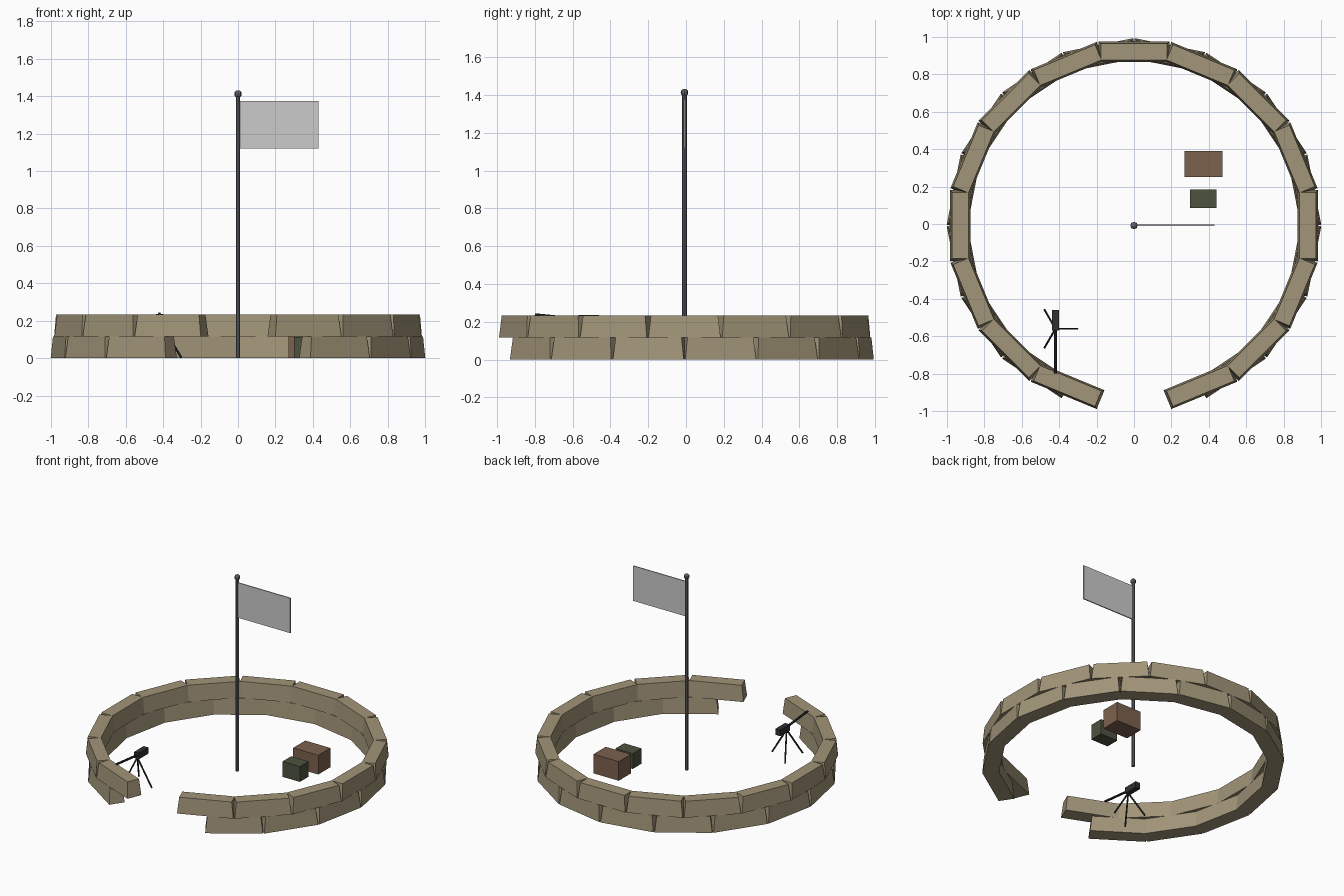
import bpy, math
from mathutils import Vector, Matrix

if "Cube" in bpy.data.objects:
    bpy.data.objects.remove(bpy.data.objects["Cube"])

CY = -0.008  # ring and pole centre in y


def material(name, rgb):
    m = bpy.data.materials.new(name)
    m.diffuse_color = (*rgb, 1)
    m.use_nodes = True
    m.node_tree.nodes["Principled BSDF"].inputs["Base Color"].default_value = m.diffuse_color
    return m


SAND = material("sand", (0.36, 0.30, 0.19))
STEEL = material("steel", (0.13, 0.13, 0.145))
BLACK = material("gunmetal", (0.03, 0.03, 0.035))
BROWN = material("crate_brown", (0.20, 0.12, 0.075))
GREEN = material("crate_green", (0.075, 0.085, 0.05))


def finish(name, mat):
    o = bpy.context.object
    o.name = name
    if mat:
        o.data.materials.append(mat)
    return o


def box(name, lo, hi, mat):
    lo, hi = Vector(lo), Vector(hi)
    bpy.ops.mesh.primitive_cube_add(size=1)
    o = finish(name, mat)
    o.data.transform(Matrix.Translation((lo + hi) / 2) @ Matrix.Diagonal((*(hi - lo), 1)))
    return o


def rod(name, a, b, r, mat, sides=8):
    a, b = Vector(a), Vector(b)
    d = b - a
    bpy.ops.mesh.primitive_cylinder_add(vertices=sides, radius=r, depth=d.length)
    o = finish(name, mat)
    o.data.transform(Matrix.Translation((a + b) / 2) @ d.to_track_quat('Z', 'Y').to_matrix().to_4x4())
    return o


def sandbag(name, angle, z0, z1):
    # narrower on top on all four sides
    o = box(name, (0.874, -0.191, z0), (0.983, 0.191, z1), SAND)
    for v in o.data.vertices:
        if v.co.z > (z0 + z1) / 2:
            v.co.x = 0.9285 + (v.co.x - 0.9285) * 0.82
            v.co.y *= 0.93
    o.data.transform(Matrix.Translation((0, CY, 0)) @ Matrix.Rotation(math.radians(angle), 4, 'Z'))


# two staggered courses of sandbags, with an opening at the front
STEP = 22.5
for i in range(14):
    sandbag(f"lower_sandbag_{i}", -90 + STEP * (i + 1.5), 0, 0.116)
for i in range(15):
    sandbag(f"upper_sandbag_{i}", -90 + STEP * (i + 1), 0.116, 0.232)

# flagpole with ball and flag
rod("flagpole", (0, CY, 0), (0, CY, 1.405), 0.012, STEEL)
bpy.ops.mesh.primitive_uv_sphere_add(segments=8, ring_count=6, radius=0.02, location=(0, CY, 1.412))
finish("pole_ball", STEEL)
box("flag", (0.008, CY - 0.004, 1.12), (0.43, CY + 0.004, 1.375), None)

# supply crates
box("large_crate", (0.27, 0.25, 0), (0.473, 0.39, 0.14), BROWN)
box("small_crate", (0.30, 0.085, 0), (0.44, 0.185, 0.112), GREEN)

# gun on a three-legged stand
GX, GY = -0.42, -0.56
box("gun_body", (GX - 0.019, GY - 0.01, 0.19), (GX + 0.019, GY + 0.10, 0.235), BLACK)
rod("gun_barrel", (GX, GY + 0.02, 0.211), (GX, -0.80, 0.237), 0.008, BLACK)
for i in range(3):
    a = math.radians(120 * i)
    rod(f"stand_leg_{i}", (GX, GY, 0.195),
        (GX + 0.117 * math.cos(a), GY + 0.117 * math.sin(a), 0.003), 0.006, BLACK, 6)
